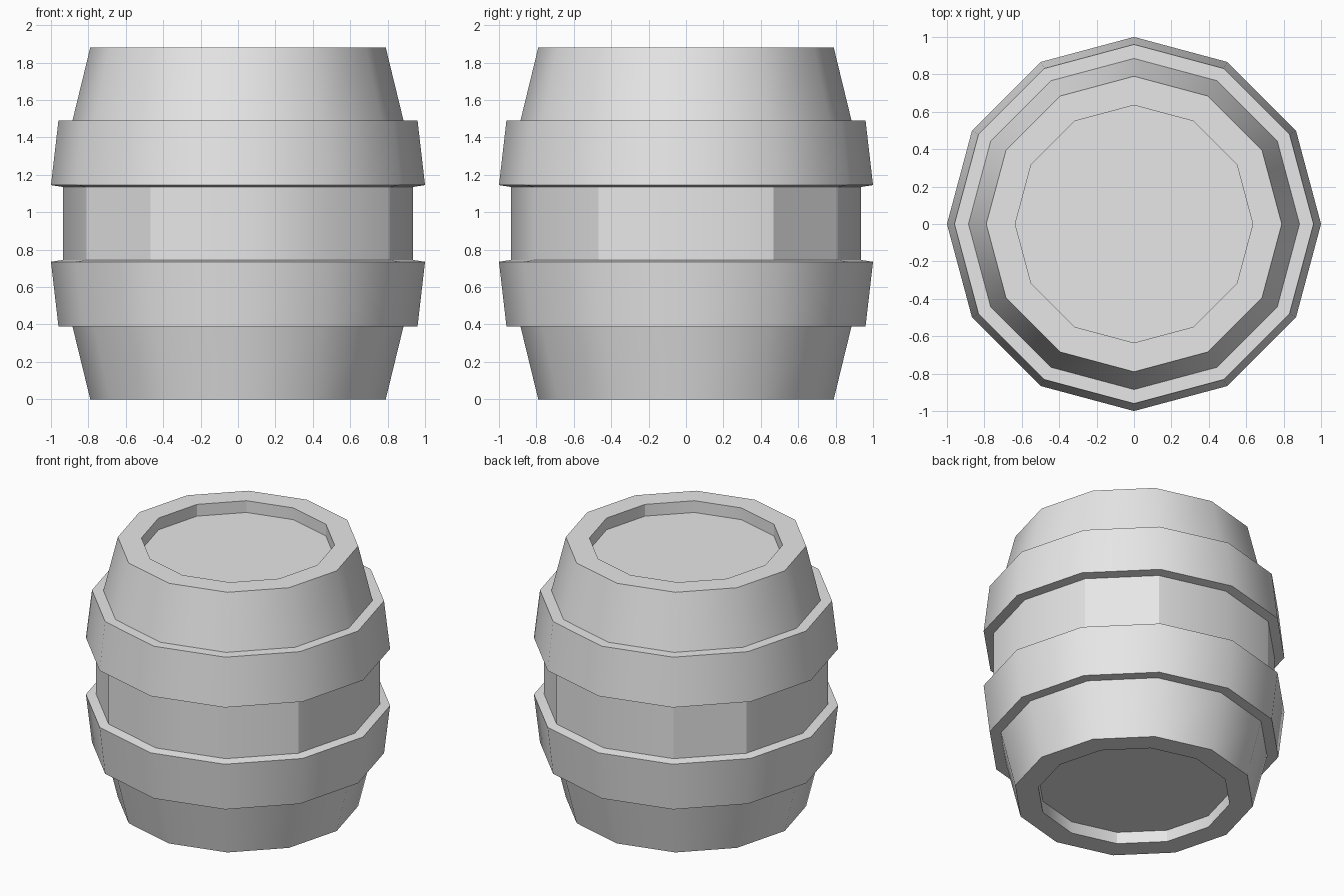
import bpy, bmesh
from math import cos, sin, radians

cube = bpy.data.objects.get("Cube")
if cube:
    bpy.data.objects.remove(cube)

SIDES = 12
HEIGHT = 1.88
STEP = 360 // SIDES
# Upright edges that stay crisp on the vertical walls, in degrees
CRISP = (30, 60, 120, 150, 210, 240, 330)

grey = bpy.data.materials.new("barrel_grey")
grey.use_nodes = True
colour = (0.8, 0.8, 0.8, 1)
grey.diffuse_color = colour
grey.node_tree.nodes["Principled BSDF"].inputs["Base Color"].default_value = colour

# Lower half outline (radius, height): recessed end, rim, staves, hoop, waist
lower = [(0.635, 0.085), (0.635, 0), (0.79, 0), (0.885, 0.39),
         (0.96, 0.39), (1, 0.735), (0.935, 0.745)]
profile = lower + [(r, HEIGHT - z) for r, z in reversed(lower)]

bm = bmesh.new()
rings = [[bm.verts.new((r * cos(radians(i * STEP)), r * sin(radians(i * STEP)), z))
          for i in range(SIDES)] for r, z in profile]

# Walls between neighbouring rings
for a, b in zip(rings, rings[1:]):
    for i in range(SIDES):
        j = (i + 1) % SIDES
        bm.faces.new((a[i], a[j], b[j], b[i])).smooth = True

# Recessed bottom and lid
bm.faces.new(list(reversed(rings[0])))
bm.faces.new(rings[-1])

# Crisp edges around every ring, and on chosen uprights of vertical walls
for ring in rings:
    for i in range(SIDES):
        bm.edges.get((ring[i], ring[i - 1])).smooth = False
for a, b, (r0, z0), (r1, z1) in zip(rings, rings[1:], profile, profile[1:]):
    if r0 == r1:
        for angle in CRISP:
            i = angle // STEP
            bm.edges.get((a[i], b[i])).smooth = False

bmesh.ops.recalc_face_normals(bm, faces=bm.faces[:])
mesh = bpy.data.meshes.new("barrel")
bm.to_mesh(mesh)
bm.free()
mesh.materials.append(grey)
barrel = bpy.data.objects.new("barrel", mesh)
bpy.context.collection.objects.link(barrel)
